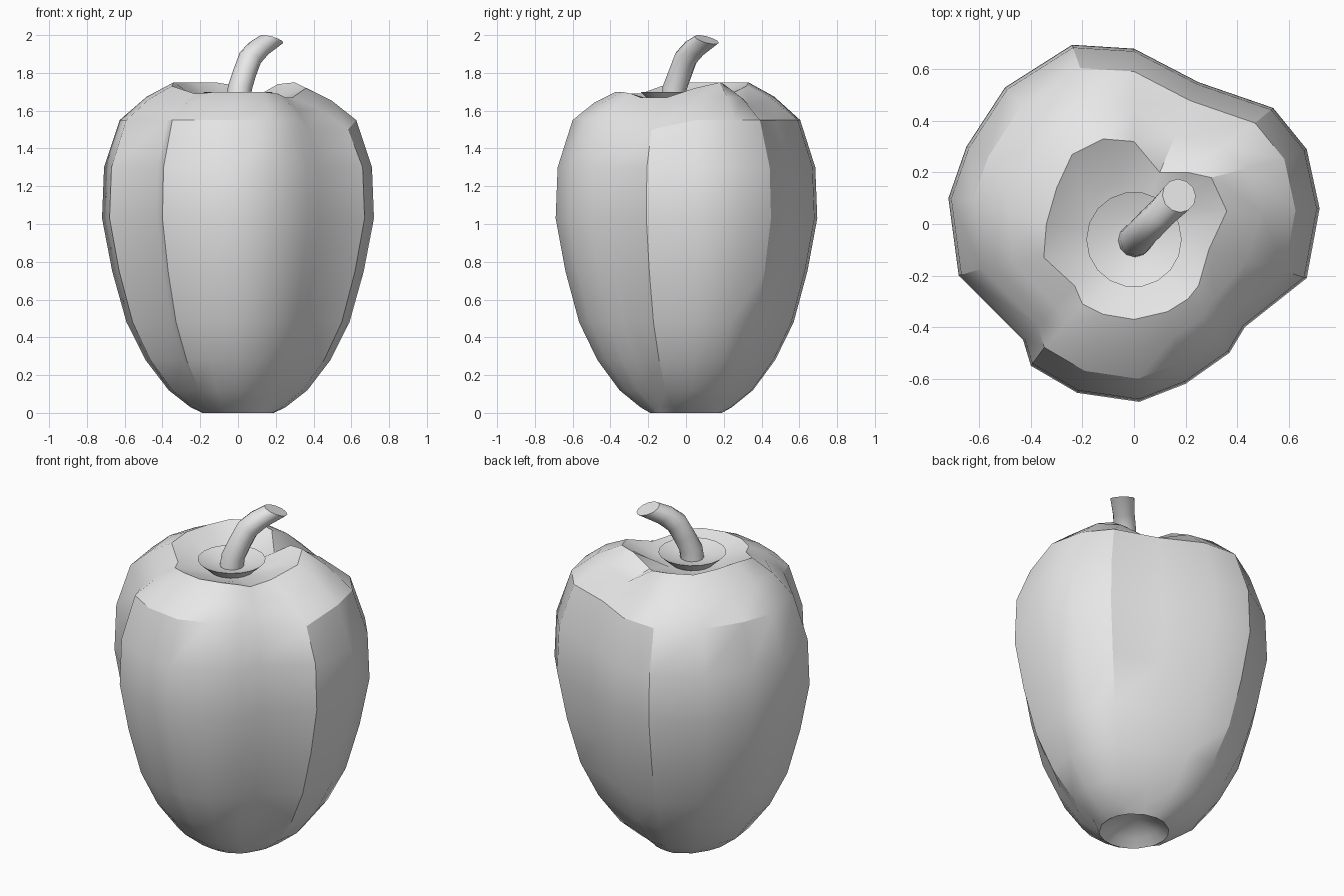
import bpy, bmesh, math
from mathutils import Vector

if "Cube" in bpy.data.objects:
    bpy.data.objects.remove(bpy.data.objects["Cube"])

# One plain grey for the whole model
grey = bpy.data.materials.new("plain grey")
grey.use_nodes = True
grey.diffuse_color = (0.8, 0.8, 0.8, 1)
grey.node_tree.nodes["Principled BSDF"].inputs["Base Color"].default_value = (0.8, 0.8, 0.8, 1)


def loft(name, rings, start=None, end=None, angle=30):
    """Skin a list of equal rings, closing each end with a fan to a point."""
    bm = bmesh.new()
    loops = [[bm.verts.new(p) for p in ring] for ring in rings]
    n = len(loops[0])
    for a, b in zip(loops, loops[1:]):
        for i in range(n):
            j = (i + 1) % n
            bm.faces.new((a[i], a[j], b[j], b[i]))
    for tip, loop in ((start, loops[0]), (end, loops[-1])):
        if tip is not None:
            v = bm.verts.new(tip)
            for i in range(n):
                bm.faces.new((loop[i], loop[(i + 1) % n], v))
    bmesh.ops.recalc_face_normals(bm, faces=bm.faces)
    mesh = bpy.data.meshes.new(name)
    bm.to_mesh(mesh)
    bm.free()
    mesh.materials.append(grey)
    obj = bpy.data.objects.new(name, mesh)
    bpy.context.collection.objects.link(obj)
    bpy.ops.object.select_all(action='DESELECT')
    obj.select_set(True)
    bpy.context.view_layer.objects.active = obj
    bpy.ops.object.shade_smooth_by_angle(angle=math.radians(angle))
    return obj


def circle(center, radius, normal=(0, 0, 1), sides=12):
    """Ring of points facing along a normal."""
    nrm = Vector(normal).normalized()
    u = Vector((0, 1, 0)).cross(nrm).normalized()
    v = nrm.cross(u)
    steps = [2 * math.pi * i / sides for i in range(sides)]
    return [Vector(center) + radius * (u * math.cos(t) + v * math.sin(t)) for t in steps]


# Three-lobed plan: widest outline x, y, then crest x, y, z around the dish
lobes = [
    (.72, .06, .36, .05, 1.72), (.67, .29, .30, .18, 1.75), (.54, .45, .21, .20, 1.74),
    (.25, .55, .10, .20, 1.67), (0, .68, 0, .32, 1.73), (-.24, .695, -.12, .33, 1.75),
    (-.50, .53, -.24, .27, 1.75), (-.65, .30, -.30, .14, 1.75), (-.72, .10, -.34, 0, 1.75),
    (-.68, -.20, -.35, -.13, 1.73), (-.43, -.45, -.23, -.24, 1.69), (-.40, -.55, -.20, -.31, 1.69),
    (-.22, -.655, -.12, -.35, 1.70), (.02, -.69, 0, -.37, 1.70), (.20, -.62, .13, -.34, 1.70),
    (.37, -.50, .21, -.29, 1.69), (.43, -.40, .25, -.24, 1.67), (.67, -.21, .29, -.10, 1.67)]
outline = [Vector((p[0], p[1], 0)) for p in lobes]
crest = [Vector(p[2:]) for p in lobes]

# Side profile: height, scale of the outline
profile = [(.03, .35), (.12, .51), (.28, .68), (.48, .82), (.75, .925),
           (1.03, 1), (1.30, .985), (1.55, .87)]


def level(z, s):
    return [Vector((p.x * s, p.y * s, z)) for p in outline]


# Underside cavity, then the sides
body = [[p.normalized() * .14 + Vector((0, 0, .035)) for p in outline],
        [p.normalized() * .19 for p in outline]]
body += [level(z, s) for z, s in profile]
# The right front shoulder sits a little lower
for i in (16, 17):
    body[-1][i].z = 1.50
# Rounded shoulder, crest and sunken dish
shoulder = []
for a, c in zip(body[-1], crest):
    m = a.lerp(c, .5)
    m.z = a.z + (c.z - a.z) * .62
    shoulder.append(m)
dish_center = Vector((0, -.06, 1.62))
dish = [c.lerp(dish_center, .45) for c in crest]
for p in dish:
    p.z = 1.65
body += [shoulder, crest, dish]
loft("pepper_body", body, start=(0, 0, .11), end=dish_center)

# Shallow bowl-shaped cap under the stem
loft("stem_cap", [circle((0, -.06, 1.64), .12, sides=18), circle((0, -.06, 1.70), .185, sides=18),
                  circle((0, -.06, 1.67), .10, sides=18)],
     start=(0, -.06, 1.63), end=(0, -.06, 1.66))

# Bent stem with a cut tip
stem = [((0, -.065, 1.63), .066, (0, 0, 1)),
        ((.01, -.06, 1.72), .064, (.15, .15, 1)),
        ((.035, -.03, 1.80), .062, (.3, .3, 1)),
        ((.065, 0, 1.88), .062, (.5, .5, 1)),
        ((.11, .045, 1.93), .060, (.6, .6, 1)),
        ((.175, .11, 1.976), .067, (.27, .28, 1))]
loft("stem", [circle(c, r, n) for c, r, n in stem], start=stem[0][0], end=stem[-1][0], angle=40)
